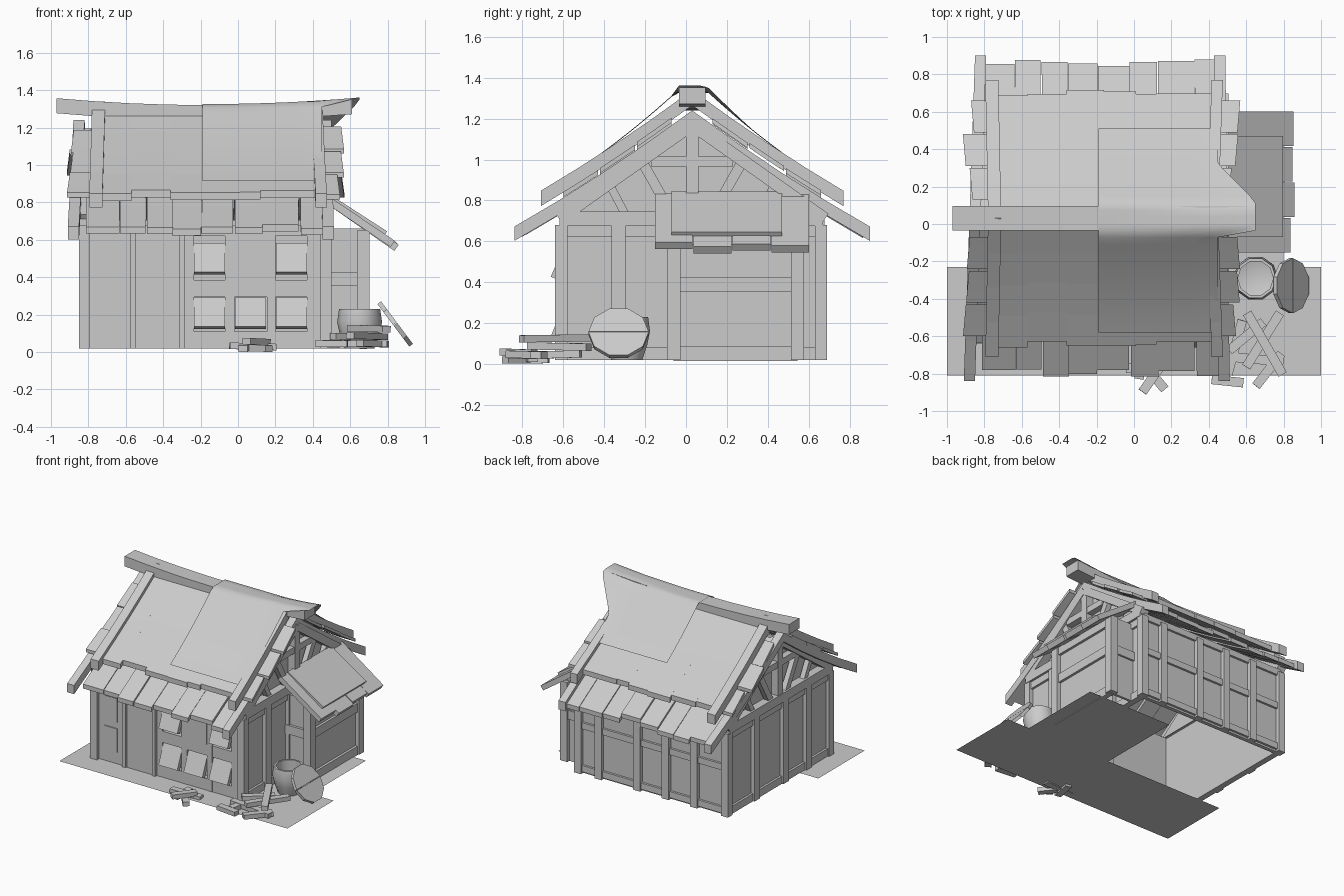
import bpy, bmesh, math, random
from mathutils import Vector

cube = bpy.data.objects.get("Cube")
if cube:
    bpy.data.objects.remove(cube, do_unlink=True)
random.seed(4)
jitter = lambda amount: random.uniform(-amount, amount)

grey = bpy.data.materials.new("plain_grey")
grey.use_nodes = True
grey.diffuse_color = (0.6, 0.6, 0.6, 1)
grey.node_tree.nodes["Principled BSDF"].inputs["Base Color"].default_value = grey.diffuse_color

# House limits
LEFT, RIGHT, FRONT, BACK, MID = -.82, .47, -.61, .66, .03
FLOOR, EAVE = .02, .68


def finish(name, bm, smooth=False):
    bmesh.ops.recalc_face_normals(bm, faces=bm.faces)
    mesh = bpy.data.meshes.new(name)
    bm.to_mesh(mesh)
    bm.free()
    mesh.materials.append(grey)
    for poly in mesh.polygons:
        poly.use_smooth = smooth
    obj = bpy.data.objects.new(name, mesh)
    bpy.context.collection.objects.link(obj)
    return obj


def sweep(name, sections, smooth=False):
    """Join matching closed cross-sections into one solid."""
    bm = bmesh.new()
    rings = [[bm.verts.new(p) for p in section] for section in sections]
    count = len(rings[0])
    for a, b in zip(rings, rings[1:]):
        for i in range(count):
            j = (i + 1) % count
            bm.faces.new((a[i], a[j], b[j], b[i]))
    bm.faces.new(rings[0])
    bm.faces.new(rings[-1])
    return finish(name, bm, smooth)


def box(name, x0, x1, y0, y1, z0, z1):
    return sweep(name, [[(x, y0, z0), (x, y1, z0), (x, y1, z1), (x, y0, z1)] for x in (x0, x1)])


def beam(name, start, end, width, height, up=(0, 0, 1)):
    start, end = Vector(start), Vector(end)
    side = (end - start).cross(Vector(up)).normalized()
    top = side.cross(end - start).normalized()
    corners = [side * a * width / 2 + top * b * height / 2
               for a, b in ((-1, -1), (1, -1), (1, 1), (-1, 1))]
    return sweep(name, [[p + c for c in corners] for p in (start, end)])


def slope(name, base, d0, d1, x0, x1, side, thick, splay=0, steps=4):
    """Slab following the flared roof pitch, d being the distance from the ridge."""
    sections = []
    for i in range(steps + 1):
        d = d0 + (d1 - d0) * i / steps
        y, z, shift = MID + side * d, base - .74 * d + .1 * d * d, splay * i / steps
        sections.append([(x0 + shift, y, z - thick), (x1 + shift, y, z - thick),
                         (x1 + shift, y, z), (x0 + shift, y, z)])
    return sweep(name, sections)


def plate(name, x0, x1, y0, y1):
    bm = bmesh.new()
    bm.faces.new([bm.verts.new((x, y, FLOOR)) for x, y in ((x0, y0), (x1, y0), (x1, y1), (x0, y1))])
    return finish(name, bm)


def ridge_top(x):
    return 1.32 + .035 * ((x + .15) / .8) ** 2


# Ground and lean-to floor
plate("front_ground", -1, 1, -.81, -.23)
plate("lean_to_floor", .05, .8, -.3, .46)

# Walls, with the window bay set back behind its frame
bay = -.26
box("front_wall", LEFT, bay, FRONT, FRONT + .03, FLOOR, EAVE)
box("window_bay", bay, RIGHT, FRONT + .05, FRONT + .07, FLOOR, EAVE)
box("back_wall", LEFT, RIGHT, BACK - .03, BACK, FLOOR, EAVE)
for name, x in (("left", LEFT), ("right", RIGHT - .03)):
    box(name + "_wall", x, x + .03, FRONT, BACK, FLOOR, EAVE)
    for y in (FRONT, BACK):
        for corner in (LEFT, RIGHT):
            beam("corner_post", (corner, y, FLOOR), (corner, y, EAVE), .06, .06, (0, 1, 0))

# Back and side framing
for x in (.29, -.05, -.3, -.55):
    beam("back_post", (x, BACK, FLOOR), (x, BACK, EAVE), .06, .06, (0, 1, 0))
for z in (.06, .4, EAVE):
    beam("back_rail", (LEFT, BACK, z), (RIGHT, BACK, z), .035, .05)
for x in (LEFT, RIGHT):
    for y in (-.33, -.04, .32):
        beam("side_post", (x, y, FLOOR), (x, y, EAVE), .07, .06, (1, 0, 0))
    for z in (.05, EAVE - .03):
        beam("side_rail", (x, FRONT, z), (x, BACK, z), .035, .06)

# Gable trusses over recessed panels
for x, inset in ((LEFT, .03), (RIGHT, -.03)):
    panel = [(FRONT, EAVE), (BACK, EAVE), (MID, 1.17)]
    sweep("gable_panel", [[(x + k, y, z) for y, z in panel] for k in (inset, inset * 1.5)])
    beam("tie_beam", (x, FRONT - .01, EAVE + .03), (x, BACK + .01, EAVE + .03), .07, .07)
    beam("king_post", (x, MID, EAVE), (x, MID, 1.15), .06, .06, (1, 0, 0))
    beam("collar", (x, MID - .2, .99), (x, MID + .2, .99), .05, .05)
    for s in (-1, 1):
        beam("rafter", (x, MID + s * .65, EAVE + .03), (x, MID, 1.17), .07, .06)
        beam("strut", (x, MID + s * .07, EAVE), (x, MID + s * .24, .98), .04, .05)
        beam("outer_strut", (x, MID + s * .3, EAVE), (x, MID + s * .4, .87), .04, .04)

# Front door, little panels and posts
for x in (-.56, -.3):
    box("front_post", x - .015, x + .015, FRONT - .02, FRONT, FLOOR, EAVE)
box("door", -.54, -.32, FRONT - .008, FRONT, FLOOR, .64)
for z in (.11, .35):
    box("small_panel", -.74, -.63, FRONT - .008, FRONT, z, z + .19)

# Window frame
for x0, x1 in ((bay, -.235), (-.07, -.02), (.155, .2), (.37, RIGHT)):
    box("window_post", x0, x1, FRONT, FRONT + .05, FLOOR, EAVE)
for z0, z1 in ((FLOOR, .11), (.295, .385), (.62, EAVE)):
    box("window_rail", bay, RIGHT, FRONT + .002, FRONT + .05, z0, z1)

# Propped shutters, the upper middle one shut
for top in (.285, .575):
    for col in range(3):
        x = .067 + (col - 1) * .22
        if top > .5 and col == 1:
            box("shut_shutter", x - .087, x + .087, FRONT - .005, FRONT + .02, .385, .62)
        else:
            beam("shutter", (x, FRONT + .03, top), (x, FRONT - .035, top - .155), .165, .035)

# Roof: under planks, upper sheet, barge boards
for side in (-1, 1):
    edges = [-.81, -.63, -.49, -.35, -.19, -.02, .13, .33, .47]
    for x0, x1 in zip(edges, edges[1:]):
        slope("eave_plank", 1.21 + jitter(.012), .03, .83 + jitter(.025), x0, x1 - .003, side, .035,
              jitter(.008))
    edges = [-.74, -.57, -.36, -.16, .01, .12, .43]
    for x0, x1 in zip(edges, edges[1:]):
        slope("roof_sheet", 1.31, .02, .675 + jitter(.02), x0, x1, side, .04)
    slope("left_lower_barge", 1.24, 0, .87, -.88, -.82, side, .07, side * .03)
    slope("right_lower_barge", 1.24, 0, .87, .44, .5, side, .07, -side * .012)
    slope("left_upper_barge", 1.34, 0, .74, -.78, -.71, side, .075, -.015)
    slope("right_upper_barge", 1.34, 0, .74, .39, .45, side, .075, .025)
    for d in (.1, .28, .46):
        for end, x in ((-1, -.76), (1, .41)):
            reach = x + end * (.12 + jitter(.025))
            slope("edge_shingle", 1.27 + jitter(.012), d, d + .17, min(x, reach), max(x, reach),
                  side, .025, end * .015)

# Sagging ridge beam
ridge = []
for i in range(9):
    x = -.97 + 1.58 * i / 8
    z = ridge_top(x)
    ridge.append([(x, MID - .065, z - .08), (x, MID + .065, z - .08), (x, MID + .065, z), (x, MID - .065, z)])
sweep("ridge_beam", ridge)

# Cloth draped over the ridge, with a tongue running out past the gable
bm = bmesh.new()
rows = []
for j in range(31):
    y = -.58 + 1.09 * j / 30
    d = abs(y - MID)
    tongue = .2 * min(1, max(0, (.32 - y) / .2)) if y > MID - .07 else 0
    row = []
    for i in range(11):
        x = -.19 + (.64 + tongue) * i / 10
        z = min(ridge_top(x) + .006, 1.4 - .95 * d + .25 * d * d + .1 * max(0, x - .4))
        row.append(bm.verts.new((x, y, z)))
    rows.append(row)
for a, b in zip(rows, rows[1:]):
    for i in range(10):
        bm.faces.new((a[i], a[i + 1], b[i + 1], b[i]))
finish("ridge_cloth", bm, smooth=True)

# Lean-to walls and frame
out = .67
box("lean_to_side", out - .02, out, -.05, .55, FLOOR, .64)
box("lean_to_back", RIGHT, out, .53, .55, FLOOR, .66)
box("lean_to_front", RIGHT, out, -.06, -.04, FLOOR, .66)
for y in (-.06, .545):
    beam("lean_to_post", (out, y, FLOOR), (out, y, .65), .065, .065, (0, 1, 0))
    beam("lean_to_rail", (RIGHT, y, .39), (out, y, .39), .04, .07)
for z in (.05, .39, .62):
    beam("lean_to_side_rail", (out, -.06, z), (out, .545, z), .04, .07)

# Lean-to roof planks with a sheet on top
for i in range(4):
    y, tip = -.06 + i * .19, jitter(.02)
    beam("lean_to_plank", (.47, y, .82), (.83 + tip, y, .575 - tip), .185, .04)
beam("lean_to_sheet", (.48, .2, .835), (.79, .2, .635), .54, .025)

# Open tub
profile = [(.08, .02), (.105, .09), (.12, .16), (.11, .23), (.095, .23), (.095, .1), (.06, .09)]
turn = [math.tau * i / 10 for i in range(10)]
tub = sweep("tub", [[(.65 + r * math.cos(a), -.29 + r * math.sin(a), z) for a in turn]
                    for r, z in profile], smooth=True)
bpy.context.view_layer.objects.active = tub
tub.select_set(True)
bpy.ops.object.shade_smooth_by_angle(angle=math.radians(40))

# Two-part round lid leaning on the tub
down, across, normal = Vector((.6, 0, -.8)), Vector((0, 1, 0)), Vector((.8, 0, .6))
for s in (-1, 1):
    arc = [math.pi * i / 5 for i in range(6)]
    half = [Vector((.84, -.33, .15)) + across * math.cos(a) * .147
            + down * s * (math.sin(a) * .147 + .002) for a in arc]
    sweep("lid_half", [[p + normal * k for p in half] for k in (-.012, .012)])

# Loose timber: middle, direction in degrees, length
timber = [(.7, -.64, .125, -60, .38), (.69, -.62, .085, 58, .34), (.6, -.6, .085, 40, .24),
          (.72, -.78, .045, 52, .22), (.62, -.72, .045, -5, .36), (.54, -.66, .045, 75, .3),
          (.5, -.84, .045, -6, .17), (.1, -.82, .055, 55, .19), (.08, -.76, .03, 5, .25),
          (.12, -.83, .02, -50, .14), (.04, -.75, .02, 80, .16)]
for x, y, z, degrees, length in timber:
    a = math.radians(degrees)
    reach = Vector((math.cos(a), math.sin(a), jitter(.03))) * length / 2
    beam("loose_timber", Vector((x, y, z)) - reach, Vector((x, y, z)) + reach, .05, .035)
